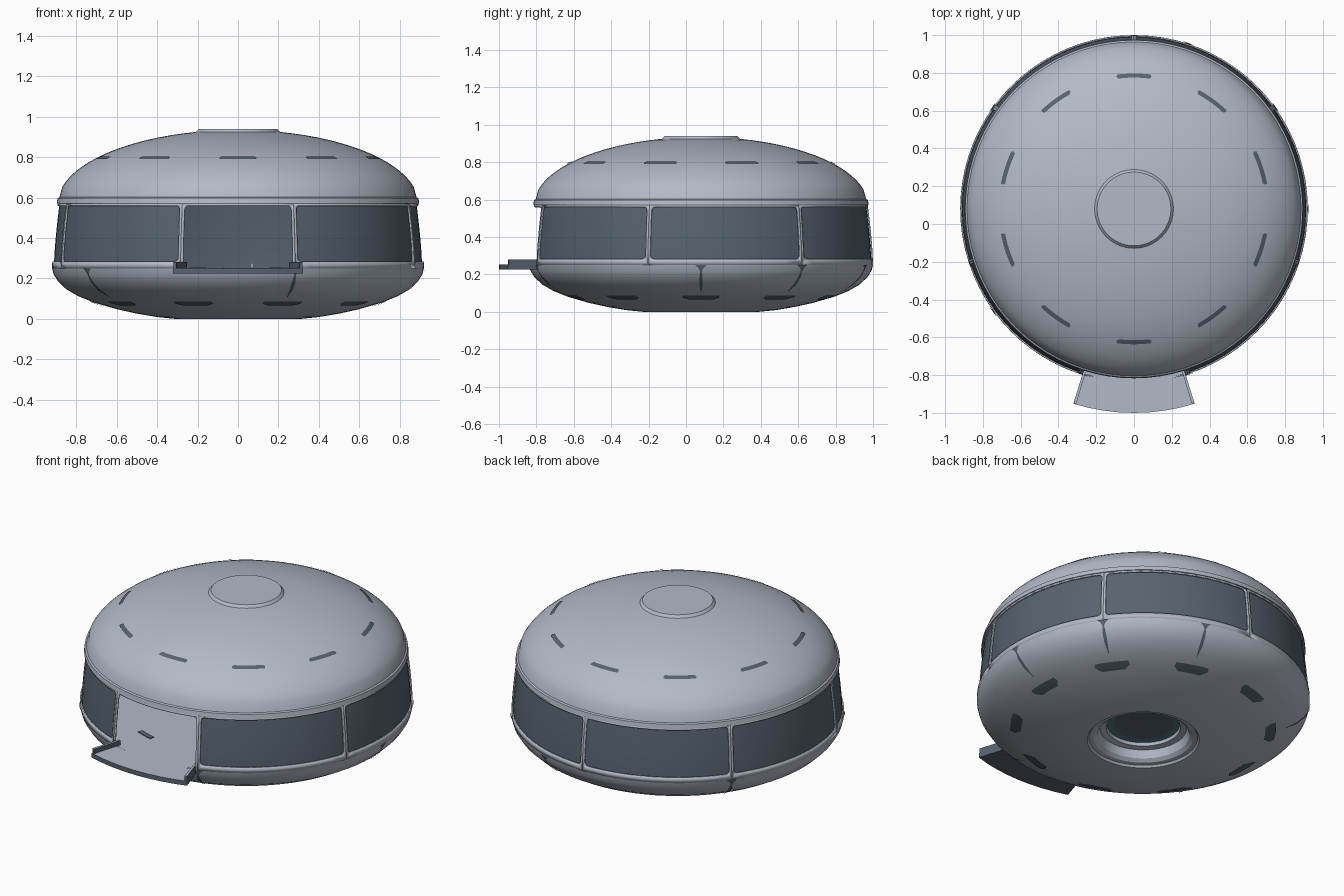
import bpy, bmesh, math
from mathutils import Vector

if "Cube" in bpy.data.objects:
    bpy.data.objects.remove(bpy.data.objects["Cube"])

CY = 0.08          # the pod axis sits a little behind the origin
SEG = 80
CORE = Vector((0, CY, 0.4))


def material(name, rgb):
    m = bpy.data.materials.new(name)
    m.diffuse_color = (*rgb, 1)
    m.use_nodes = True
    m.node_tree.nodes["Principled BSDF"].inputs["Base Color"].default_value = m.diffuse_color
    return m


SHELL = material("pale blue grey", (0.45, 0.49, 0.57))
SLATE = material("dark slate", (0.095, 0.125, 0.16))
TEAL = material("dark teal", (0.08, 0.20, 0.22))


def polar(deg, r, z):
    a = math.radians(deg)
    return Vector((r * math.cos(a), CY + r * math.sin(a), z))


def finish(name, bm, mats, outward=False):
    bmesh.ops.remove_doubles(bm, verts=bm.verts, dist=1e-5)
    if outward:                      # open sheets: face away from the core
        bm.normal_update()
        for f in bm.faces:
            if f.normal.dot(f.calc_center_median() - CORE) < 0:
                f.normal_flip()
    else:
        bmesh.ops.recalc_face_normals(bm, faces=bm.faces)
    me = bpy.data.meshes.new(name)
    bm.to_mesh(me)
    bm.free()
    for m in mats:
        me.materials.append(m)
    ob = bpy.data.objects.new(name, me)
    bpy.context.collection.objects.link(ob)
    bpy.ops.object.select_all(action='DESELECT')
    ob.select_set(True)
    bpy.context.view_layer.objects.active = ob
    bpy.ops.object.shade_smooth_by_angle(angle=math.radians(32))
    return ob


def quad(bm, pts, mat=0):
    keep = [p for i, p in enumerate(pts) if (p - pts[i - 1]).length > 1e-6]
    if len(keep) > 2:
        bm.faces.new([bm.verts.new(p) for p in keep]).material_index = mat


def lathe(name, profile, mats, rule=lambda i: 0):
    bm = bmesh.new()
    for i in range(len(profile) - 1):
        p, q = profile[i], profile[i + 1]
        for k in range(SEG):
            a, b = 360 * k / SEG, 360 * (k + 1) / SEG
            quad(bm, [polar(a, *p), polar(b, *p), polar(b, *q), polar(a, *q)], rule(i))
    return finish(name, bm, mats)


def sector(name, a0, a1, r0, r1, z0, z1, mats, n=8):
    """Solid piece of a ring; upward faces take the last material."""
    bm = bmesh.new()
    ring = [(r0, z0), (r1, z0), (r1, z1), (r0, z1)]
    for k in range(n):
        a, b = a0 + (a1 - a0) * k / n, a0 + (a1 - a0) * (k + 1) / n
        for i in range(4):
            p, q = ring[i], ring[(i + 1) % 4]
            quad(bm, [polar(a, *p), polar(b, *p), polar(b, *q), polar(a, *q)],
                 len(mats) - 1 if i == 2 else 0)
    for a in (a0, a1):
        quad(bm, [polar(a, *p) for p in ring])
    return finish(name, bm, mats)


def plates(name, angles, rows):
    """Thin painted plates; rows are (radius, z, half angle)."""
    bm = bmesh.new()
    n = 6
    for c in angles:
        for (r, z, h), (s, w, g) in zip(rows, rows[1:]):
            for k in range(n):
                t, u = 2 * k / n - 1, 2 * (k + 1) / n - 1
                quad(bm, [polar(c + h * t, r, z), polar(c + h * u, r, z),
                          polar(c + g * u, s, w), polar(c + g * t, s, w)])
    return finish(name, bm, [SLATE], True)


# Lower hull: underside socket, curved belly and interior floor in one solid
belly = [(0.31, 0.0), (0.40, 0.009), (0.50, 0.026), (0.60, 0.048), (0.71, 0.08),
         (0.79, 0.112), (0.85, 0.147), (0.89, 0.185), (0.912, 0.22), (0.92, 0.25)]
socket = [(0, 0.10), (0.165, 0.10), (0.20, 0.098), (0.205, 0.08), (0.24, 0.075),
          (0.255, 0.03), (0.275, 0.014), (0.30, 0.012)]
lathe("lower_hull", socket + belly + [(0, 0.25)], [SHELL, SLATE, TEAL],
      lambda i: {0: 1, 1: 2}.get(i, 0))


# Roof dome with a small lip and a raised cap
def roof_z(r):
    return 0.57 + 0.365 * math.sqrt(max(0, 1 - (r / 0.893) ** 2))


dome = [(0, 0.57), (0.897, 0.57), (0.893, 0.597), (0.884, 0.602)]
for k in range(1, 17):
    a = math.radians(9 + (76.5 - 9) * k / 16)
    r = 0.893 * math.cos(a)
    dome.append((r, roof_z(r)))
dome += [(0.195, 0.94), (0, 0.94)]
lathe("roof_dome", dome, [SHELL])


# Window band: dark glass sheet behind pale frames with rounded openings
def band_r(z):
    return 0.92 - 0.028 * (max(0, z - 0.25) / 0.32) ** 1.5


bm = bmesh.new()
zs = [0.25 + 0.04 * i for i in range(9)]
for k in range(72):
    a, b = -72 + 4.5 * k, -72 + 4.5 * (k + 1)
    for z, w in zip(zs, zs[1:]):
        quad(bm, [polar(a, band_r(z) - 0.009, z), polar(b, band_r(z) - 0.009, z),
                  polar(b, band_r(w) - 0.009, w), polar(a, band_r(w) - 0.009, w)])
glass = finish("window_glass", bm, [SLATE], True)


def frame(name, a0, a1, sill):
    z0, z1 = 0.25, 0.57
    u0, u1, v0, v1 = a0 + 0.8, a1 - 0.8, sill, 0.56
    rv = 0.022
    ru = math.degrees(rv / 0.91)
    corners = [(u1 - ru, v1 - rv, 0, a1, z1), (u0 + ru, v1 - rv, 90, a0, z1),
               (u0 + ru, v0 + rv, 180, a0, z0), (u1 - ru, v0 + rv, 270, a1, z0)]
    loop = []
    for i, (cu, cv, start, ou, ov) in enumerate(corners):
        for k in range(6):                      # rounded corner
            t = math.radians(start + 18 * k)
            loop.append((cu + ru * math.cos(t), cv + rv * math.sin(t), ou, ov))
        nu, nv, _, pu, pv = corners[(i + 1) % 4]
        for k in range(1, 12):                  # straight side
            f = k / 12
            if i % 2 == 0:
                u = cu + (nu - cu) * f
                loop.append((u, v1 if i == 0 else v0, u, ov))
            else:
                v = cv + (nv - cv) * f
                loop.append((u0 if i == 1 else u1, v, ou, v))
    bm = bmesh.new()
    at = lambda u, v: polar(u, band_r(v), v)
    for i, p in enumerate(loop):
        q = loop[(i + 1) % len(loop)]
        quad(bm, [at(p[0], p[1]), at(q[0], q[1]), at(q[2], q[3]), at(p[2], p[3])])
    ob = finish(name, bm, [SHELL], True)
    mod = ob.modifiers.new("thickness", 'SOLIDIFY')
    mod.thickness = 0.008
    mod.offset = -1


for k in range(6):
    frame(f"window_frame_{k + 1}", -72 + 54 * k, -18 + 54 * k, 0.283)
frame("door_frame", -108, -72, 0.2505)

# Balcony in front of the doorway, with low side walls
sector("balcony_deck", -107.3, -72.7, 0.87, 1.08, 0.225, 0.252, [SLATE, SHELL])
sector("balcony_wall_left", -107.3, -106.5, 0.89, 1.075, 0.25, 0.281, [SLATE, SHELL], 1)
sector("balcony_wall_right", -73.5, -72.7, 0.89, 1.075, 0.25, 0.281, [SLATE, SHELL], 1)

# Vents on roof, belly and floor, each in rings of ten
plates("roof_vents", [-90 + 36 * k for k in range(10)],
       [(r, roof_z(r) + 0.004, h) for r, h in ((0.695, 6.8), (0.706, 7.5), (0.717, 7.2))])
plates("belly_vents", [-72 + 36 * k for k in range(10)],
       [(0.675, 0.066, 5.5), (0.71, 0.076, 8), (0.735, 0.086, 7.5)])
for side, a in (("left", -108), ("right", -72)):
    sector(f"floor_vent_{side}", a - 4.5, a + 4.5, 0.68, 0.71, 0.248, 0.254, [SLATE])

# Narrow pointed slots on the hull shoulder
plates("hull_slots", [0, 36, 72, 144, -72, -144],
       [(0.79, 0.108, 0.15), (0.853, 0.145, 0.6), (0.893, 0.183, 0.6),
        (0.915, 0.218, 0.3), (0.921, 0.235, 0.9), (0.924, 0.249, 1.9)])
